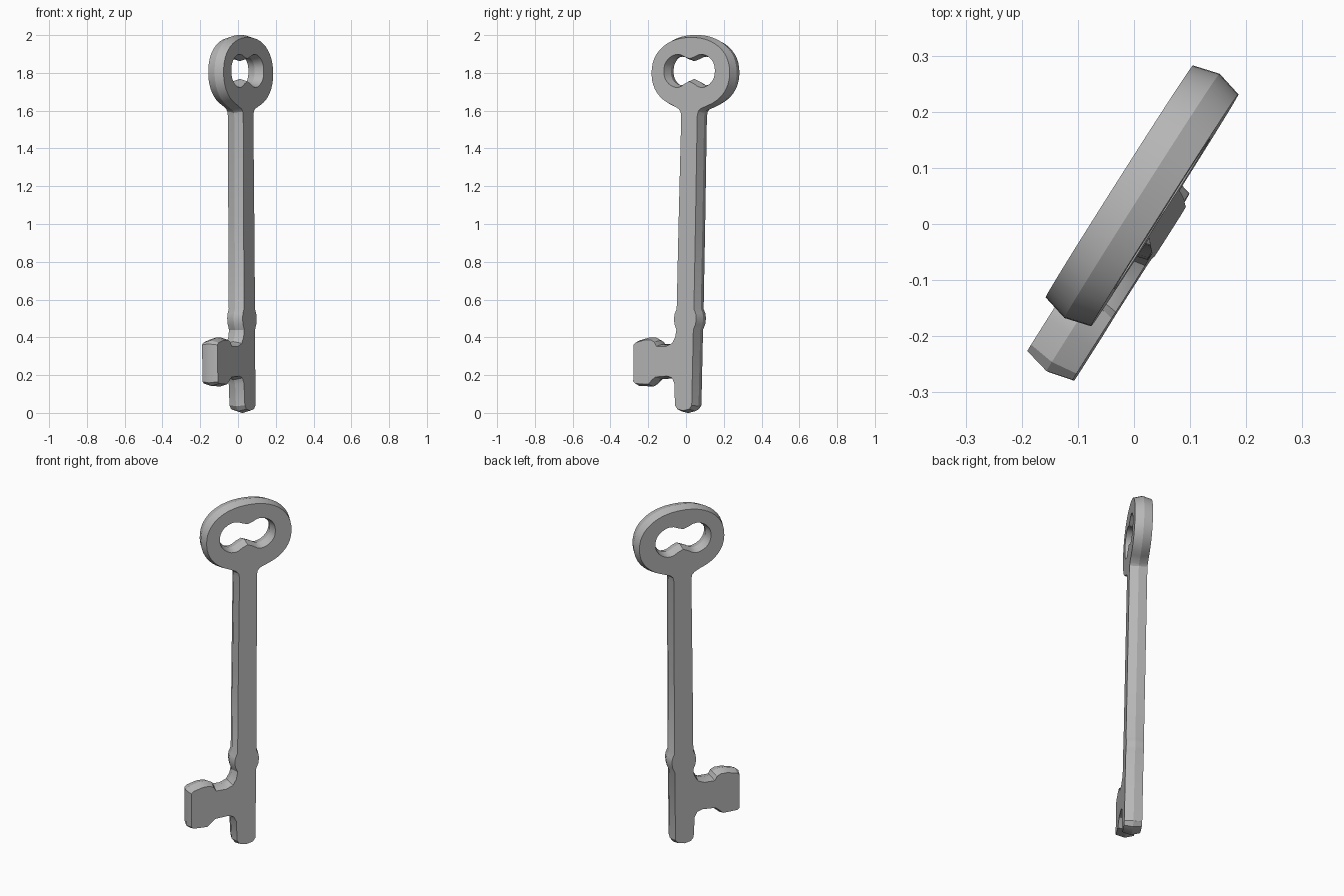
import bpy, bmesh, math
from mathutils import Vector

cube = bpy.data.objects.get("Cube")
if cube:
    bpy.data.objects.remove(cube, do_unlink=True)

HALF_T = 0.048      # half thickness of the plate
RIDGE = 0.013       # how far the mid ridge stands out of the side walls
U = Vector((0.536, 0.844, 0))     # direction of the plate's width
N = Vector((0.844, -0.536, 0))    # direction of its thickness

steel = bpy.data.materials.new("grey steel")
steel.use_nodes = True
steel.diffuse_color = (0.47, 0.47, 0.47, 1)
steel.node_tree.nodes["Principled BSDF"].inputs["Base Color"].default_value = (0.47, 0.47, 0.47, 1)


def oval(cu, cz, ru, rz, start, end, count, power):
    """Points of a slightly squared oval between two angles."""
    pts = []
    for i in range(count):
        a = math.radians(start + (end - start) * i / (count - 1))
        c, s = math.cos(a), math.sin(a)
        pts.append((cu + ru * math.copysign(abs(c) ** power, c),
                    cz + rz * math.copysign(abs(s) ** power, s)))
    return pts


def shaft_side(side):
    """One edge of the shaft from below the collar up to the bow."""
    steps = [(0.44, 0.053), (0.47, 0.066), (0.5, 0.07), (0.525, 0.066), (0.55, 0.054),
             (1.0, 0.053), (1.57, 0.05), (1.595, 0.055), (1.61, 0.068)]
    return [(0.022 + 0.0137 * z + side * w, z) for z, w in steps]


# Bit and rounded tip, from the left edge of the shaft down to the right edge
bit = [(-0.033, 0.4), (-0.052, 0.368), (-0.09, 0.352), (-0.15, 0.352),
       (-0.163, 0.375), (-0.185, 0.386), (-0.225, 0.386), (-0.28, 0.372),
       (-0.293, 0.36), (-0.293, 0.165), (-0.28, 0.155), (-0.2, 0.152),
       (-0.175, 0.175), (-0.155, 0.19), (-0.08, 0.195), (-0.05, 0.185),
       (-0.035, 0.155)]
tip = [(-0.03, 0.04), (-0.015, 0.02), (0.022, 0.012), (0.06, 0.02), (0.075, 0.04)]

bow = oval(0.05, 1.8, 0.245, 0.188, -65, 245, 40, 0.92)
outline = shaft_side(1) + bow + shaft_side(-1)[::-1] + bit + tip

# Two-lobed opening in the bow, run clockwise
hole = []
for u, z in oval(0.042, 1.81, 0.16, 0.1, 360, 0, 45, 0.85)[:-1]:
    pinch = math.exp(-((u - 0.042) / 0.05) ** 2)
    hole.append((u, z + pinch * (-0.035 if z > 1.81 else 0.045)))


def offset(pts, d):
    """Move a closed loop outward along its averaged normals."""
    out = []
    for i, p in enumerate(pts):
        a, b = Vector(pts[i - 1]), Vector(pts[(i + 1) % len(pts)])
        t = (Vector(p) - a).normalized() + (b - Vector(p)).normalized()
        t.normalize()
        out.append((p[0] + t.y * d, p[1] - t.x * d))
    return out


bm = bmesh.new()


def ring(pts, n):
    """Closed loop of vertices; the plate leans slightly with height."""
    return [bm.verts.new(U * u + N * (n + 0.0145 - 0.0163 * z) + Vector((0, 0, z)))
            for u, z in pts]


# Ridged side walls
caps = {1: [], -1: []}
for pts in (outline, hole):
    mid = ring(offset(pts, RIDGE), 0)
    for side in caps:
        rim = ring(pts, side * HALF_T)
        for i in range(len(rim)):
            j = (i + 1) % len(rim)
            bm.faces.new((mid[i], mid[j], rim[j], rim[i]))
            caps[side].append(bm.edges.get((rim[i], rim[j])))

# Flat front and back faces
for edges in caps.values():
    bmesh.ops.triangle_fill(bm, use_beauty=True, use_dissolve=False, edges=edges)
bmesh.ops.recalc_face_normals(bm, faces=bm.faces)

mesh = bpy.data.meshes.new("key_body")
bm.to_mesh(mesh)
bm.free()
mesh.materials.append(steel)
key = bpy.data.objects.new("key_body", mesh)
bpy.context.collection.objects.link(key)

bpy.ops.object.select_all(action='DESELECT')
key.select_set(True)
bpy.context.view_layer.objects.active = key
bpy.ops.object.shade_smooth_by_angle(angle=math.radians(28))
